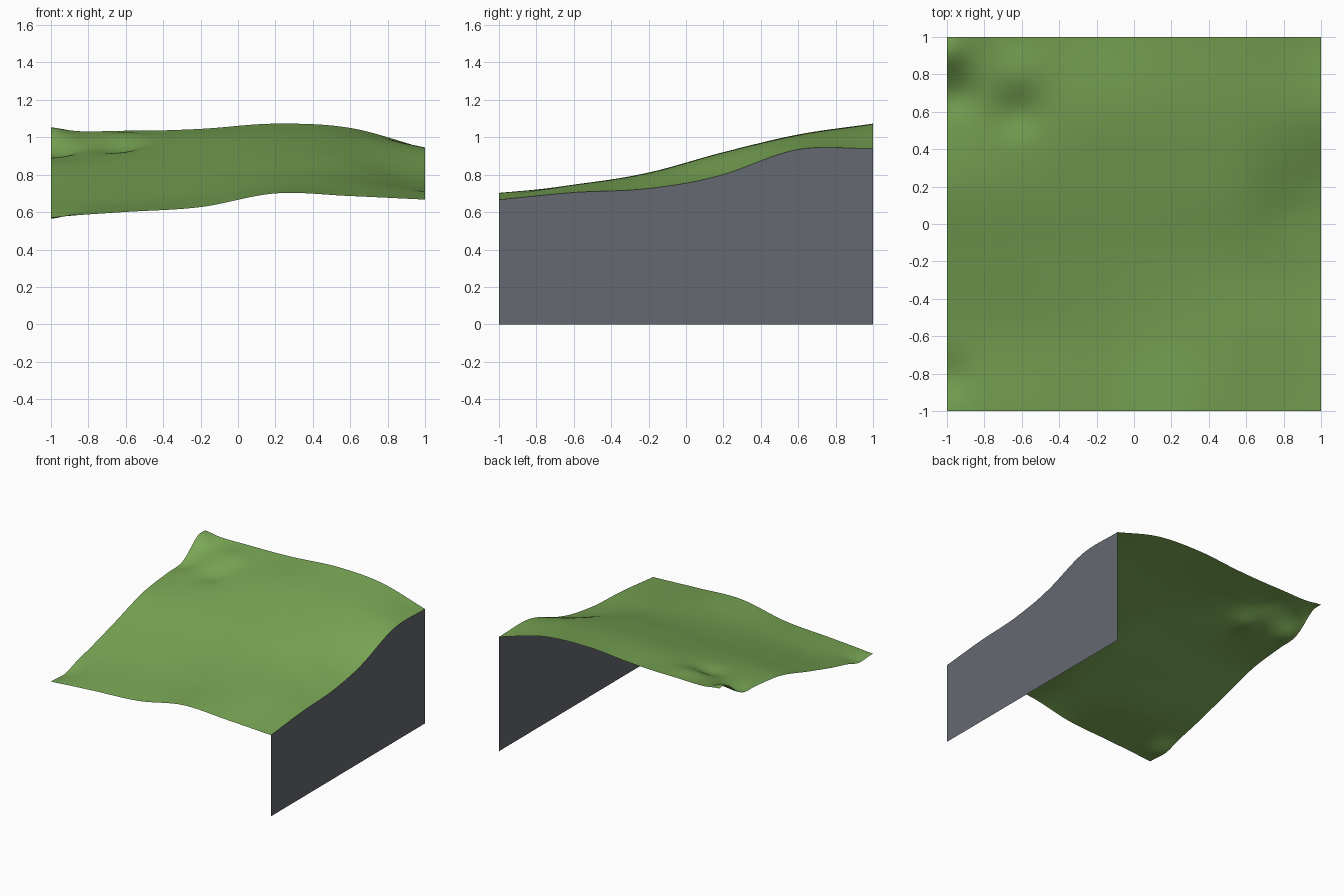
import bpy, bmesh, math

if "Cube" in bpy.data.objects:
    bpy.data.objects.remove(bpy.data.objects["Cube"])

N = 100  # cells along each side of the ground


def material(name, rgb):
    m = bpy.data.materials.new(name)
    m.use_nodes = True
    m.diffuse_color = (*rgb, 1)
    m.node_tree.nodes["Principled BSDF"].inputs["Base Color"].default_value = (*rgb, 1)
    return m


# Coarse ground heights: rows run front to back, columns from -x to +x
HEIGHTS = [
    (.575, .601, .627, .700, .686, .667),
    (.630, .655, .690, .735, .745, .705),
    (.735, .760, .785, .810, .800, .727),
    (.850, .875, .900, .920, .905, .805),
    (.905, .955, 1.00, 1.015, 1.00, .935),
    (1.03, 1.032, 1.045, 1.073, 1.05, .940),
]

# Small local bumps and hollows: x, y, height, radius
BUMPS = [
    (-1, .91, .045, .10), (-.95, .69, -.035, .11),
    (-.62, .60, -.03, .12), (-.62, .80, .025, .14),
    (-1, -.82, -.03, .12), (.82, .08, -.015, .18),
]


def spline(values, t):
    """Smooth curve through evenly spaced values, t from 0 to 1."""
    p = [2 * values[0] - values[1], *values, 2 * values[-1] - values[-2]]
    s = t * (len(values) - 1)
    i = min(int(s), len(values) - 2)
    f = s - i
    a, b, c, d = p[i:i + 4]
    return b + f / 2 * (c - a + f * (2 * a - 5 * b + 4 * c - d + f * (3 * (b - c) + d - a)))


def height(x, y):
    z = spline([spline(row, (x + 1) / 2) for row in HEIGHTS], (y + 1) / 2)
    for bx, by, h, r in BUMPS:
        z += h * math.exp(-((x - bx) ** 2 + (y - by) ** 2) / r ** 2)
    return z


def finish(bm, name, mat, smooth):
    mesh = bpy.data.meshes.new(name)
    for f in bm.faces:
        f.smooth = smooth
    bm.to_mesh(mesh)
    bm.free()
    mesh.materials.append(mat)
    obj = bpy.data.objects.new(name, mesh)
    bpy.context.collection.objects.link(obj)


# Rolling grass sheet
bm = bmesh.new()
bmesh.ops.create_grid(bm, x_segments=N, y_segments=N, size=1)
for v in bm.verts:
    v.co.z = height(v.co.x, v.co.y)
finish(bm, "grass_ground", material("grass green", (.19, .38, .09)), True)

# Thin upright wall under the +x edge, its top following the ground
bm = bmesh.new()
pairs = []
for i in range(N + 1):
    y = 2 * i / N - 1
    pairs.append((bm.verts.new((1, y, 0)), bm.verts.new((1, y, height(1, y)))))
for (a, b), (c, d) in zip(pairs, pairs[1:]):
    bm.faces.new((a, c, d, b))
finish(bm, "side_wall", material("slate grey", (.13, .14, .165)), False)
